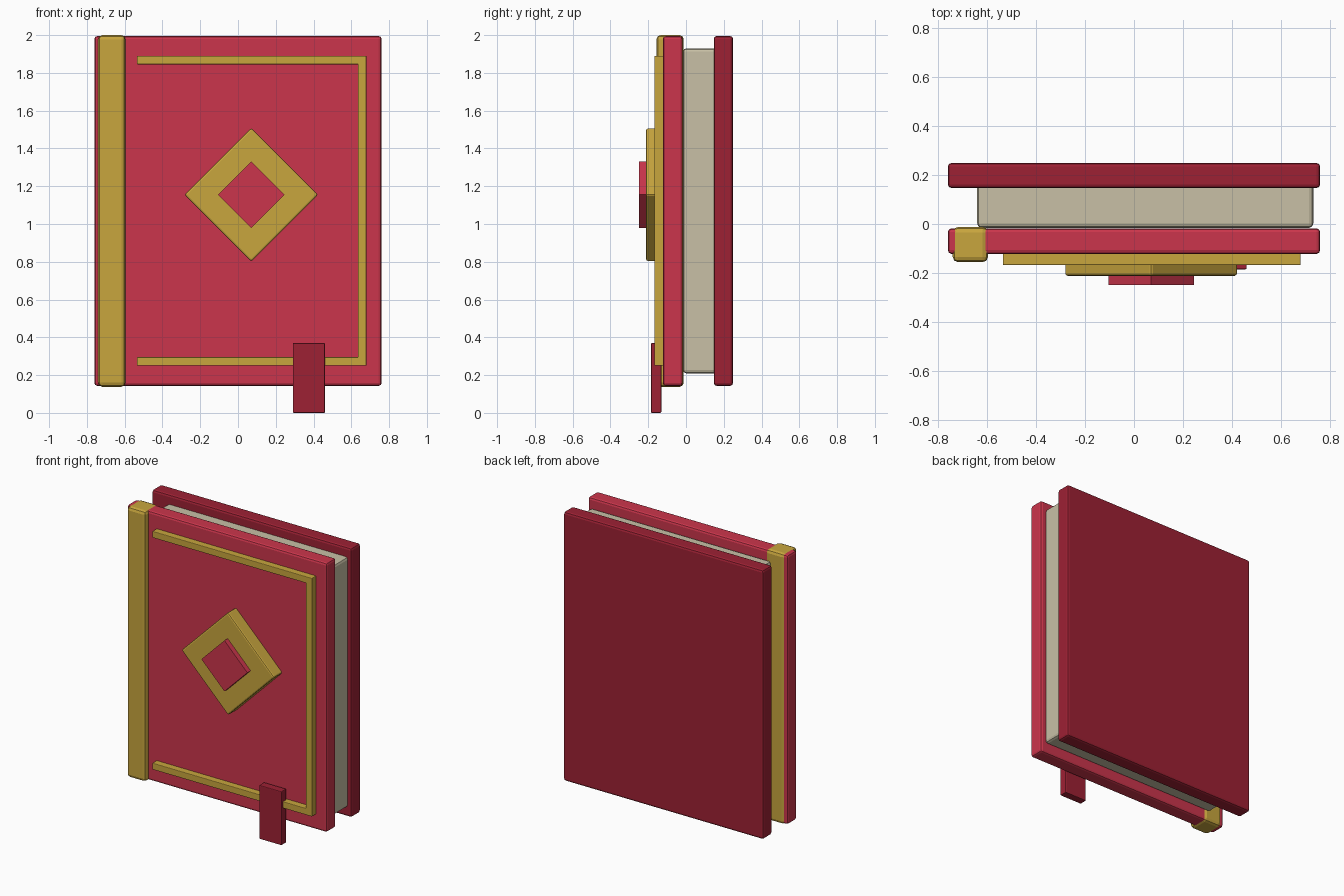
import bpy
import math

default = bpy.data.objects.get("Cube")
if default:
    bpy.data.objects.remove(default, do_unlink=True)


def material(name, rgb):
    mat = bpy.data.materials.new(name)
    mat.use_nodes = True
    color = (*rgb, 1)
    mat.diffuse_color = color
    bsdf = next(n for n in mat.node_tree.nodes if n.type == 'BSDF_PRINCIPLED')
    bsdf.inputs["Base Color"].default_value = color
    return mat


red = material("cover red", (0.60, 0.036, 0.072))
dark_red = material("dark red", (0.34, 0.015, 0.034))
gold = material("gold", (0.58, 0.38, 0.048))
cream = material("page cream", (0.58, 0.53, 0.38))


def block(name, mat, x, y, z, bevel=0.0, turn=0.0):
    """Box spanning the (low, high) ranges, with optional rounded edges and turn about y."""
    spans = (x, y, z)
    bpy.ops.mesh.primitive_cube_add(size=1, location=[(a + b) / 2 for a, b in spans])
    obj = bpy.context.object
    obj.name = name
    obj.scale = [b - a for a, b in spans]
    bpy.ops.object.transform_apply(location=False, rotation=False, scale=True)
    obj.rotation_euler.y = turn
    obj.data.materials.append(mat)
    if bevel:
        mod = obj.modifiers.new("rounded edges", 'BEVEL')
        mod.width = bevel
        mod.segments = 2
    return obj


# Covers and page block
COVER_X, COVER_Z = (-0.76, 0.76), (0.143, 1.995)
block("front_cover", red, COVER_X, (-0.122, -0.018), COVER_Z, 0.015)
block("back_cover", dark_red, COVER_X, (0.147, 0.249), COVER_Z, 0.015)
block("pages", cream, (-0.64, 0.732), (-0.016, 0.175), (0.209, 1.93), 0.018)

# Spine strip wrapped round the front cover
block("spine_strip", gold, (-0.74, -0.596), (-0.156, -0.012), (0.138, 2.0), 0.022)

# Raised border on three sides
BORDER_Y = (-0.168, -0.115)
for name, low in (("border_top", 1.845), ("border_bottom", 0.25)):
    block(name, gold, (-0.535, 0.68), BORDER_Y, (low, low + 0.045), 0.004)
block("border_side", gold, (0.635, 0.68), BORDER_Y, (0.25, 1.89), 0.004)


# Diamond emblem, given by its half diagonal
def diamond(name, mat, reach, y, bevel):
    h = reach / math.sqrt(2)
    block(name, mat, (0.07 - h, 0.07 + h), y, (1.155 - h, 1.155 + h), bevel, math.pi / 4)


diamond("emblem_plate", gold, 0.354, (-0.212, -0.115), 0.01)
diamond("emblem_gem", red, 0.175, (-0.248, -0.2), 0)

# Bookmark ribbon
block("bookmark", dark_red, (0.29, 0.46), (-0.185, -0.131), (0.0, 0.37), 0.005)
